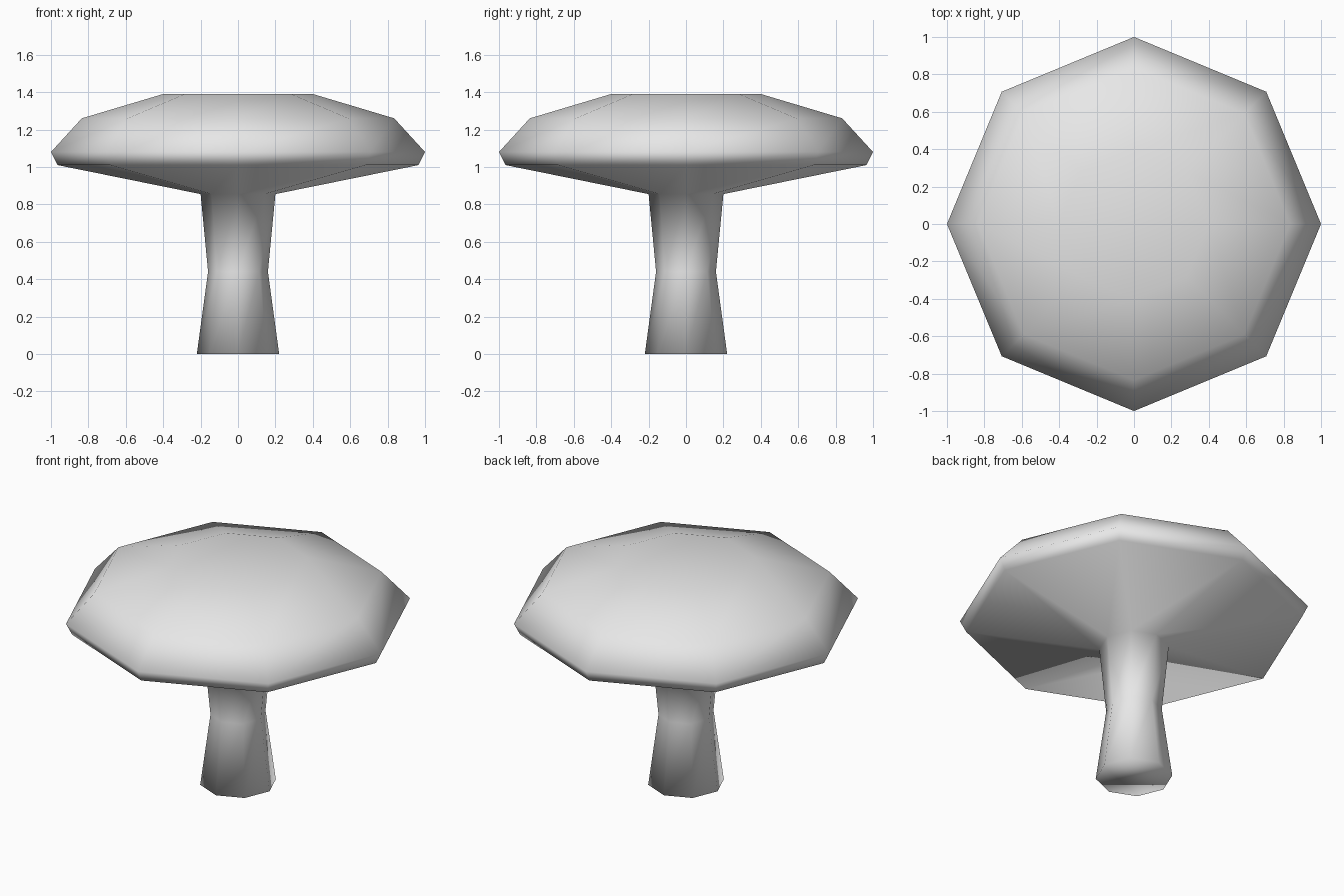
import bpy
import bmesh
from math import cos, sin, tau

cube = bpy.data.objects.get("Cube")
if cube:
    bpy.data.objects.remove(cube, do_unlink=True)

SIDES = 8

# One plain grey for the whole mushroom
grey = bpy.data.materials.new("plain_grey")
grey.use_nodes = True
colour = (0.8, 0.8, 0.8, 1)
grey.diffuse_color = colour
grey.node_tree.nodes["Principled BSDF"].inputs["Base Color"].default_value = colour

# Profile as (radius, height): stem foot, waist and neck, then the cap
stem = [(0.22, 0), (0.16, 0.44), (0.20, 0.855)]
cap = [(0.965, 1.01), (1, 1.08), (0.835, 1.26), (0.40, 1.39)]


def lathe(name, profile):
    """Turn a profile into a closed, smooth-shaded solid."""
    bm = bmesh.new()
    rings = [[bm.verts.new((r * cos(tau * i / SIDES), r * sin(tau * i / SIDES), z))
              for i in range(SIDES)] for r, z in profile]
    for low, high in zip(rings, rings[1:]):
        for i in range(SIDES):
            j = (i + 1) % SIDES
            bm.faces.new((low[i], low[j], high[j], high[i]))
    bm.faces.new(reversed(rings[0]))
    bm.faces.new(rings[-1])
    for face in bm.faces:
        face.smooth = True
    mesh = bpy.data.meshes.new(name)
    bm.to_mesh(mesh)
    bm.free()
    mesh.materials.append(grey)
    obj = bpy.data.objects.new(name, mesh)
    bpy.context.collection.objects.link(obj)
    return obj


# Stem and cap are one continuous skin
lathe("mushroom", stem + cap)
